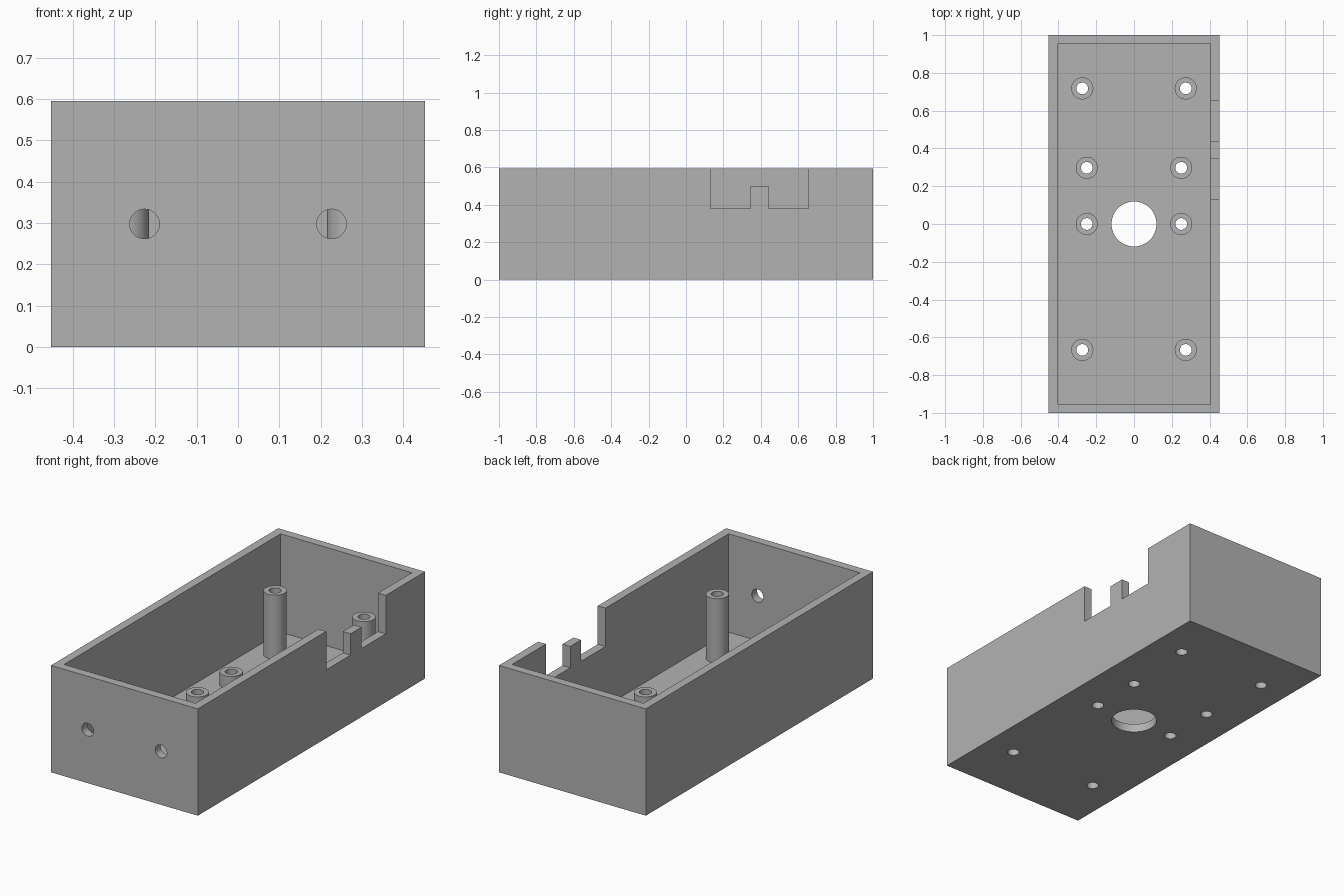
import bpy
import bmesh
from math import cos, sin, tau, pi
from mathutils import Matrix

if "Cube" in bpy.data.objects:
    bpy.data.objects.remove(bpy.data.objects["Cube"])

MM = 1 / 42                      # one millimetre in model units
LENGTH, WIDTH, HEIGHT, WALL = 84 * MM, 38 * MM, 25 * MM, 2 * MM
BORE, POST, SIDES = 1.3 * MM, 2.45 * MM, 48

grey = bpy.data.materials.new("grey plastic")
grey.use_nodes = True
colour = (0.45, 0.45, 0.45, 1)
grey.diffuse_color = colour
grey.node_tree.nodes["Principled BSDF"].inputs["Base Color"].default_value = colour


def finish(name, bm):
    bmesh.ops.recalc_face_normals(bm, faces=bm.faces)
    mesh = bpy.data.meshes.new(name)
    bm.to_mesh(mesh)
    bm.free()
    mesh.materials.append(grey)
    obj = bpy.data.objects.new(name, mesh)
    bpy.context.collection.objects.link(obj)
    return obj


def block(name, low, high):
    bm = bmesh.new()
    bmesh.ops.create_cube(bm, size=1)
    for v in bm.verts:
        v.co = [(a + b) / 2 + c * (b - a) for a, b, c in zip(low, high, v.co)]
    return finish(name, bm)


def rod(name, radius, depth, centre, turn=0):
    bm = bmesh.new()
    matrix = Matrix.Translation(centre) @ Matrix.Rotation(turn, 4, "X")
    bmesh.ops.create_cone(bm, cap_ends=True, segments=SIDES, radius1=radius,
                          radius2=radius, depth=depth, matrix=matrix)
    return finish(name, bm)


def tube(name, x, y, low, high):
    bm = bmesh.new()
    profile = [(BORE, low), (BORE, high), (POST, high), (POST, low)]
    rings = [[bm.verts.new((x + r * cos(tau * i / SIDES), y + r * sin(tau * i / SIDES), z))
              for i in range(SIDES)] for r, z in profile]
    for k, a in enumerate(rings):
        b = rings[(k + 1) % len(rings)]
        for i in range(SIDES):
            j = (i + 1) % SIDES
            bm.faces.new((a[i], a[j], b[j], b[i]))
    return finish(name, bm)


def smooth(obj):
    bpy.ops.object.select_all(action="DESELECT")
    bpy.context.view_layer.objects.active = obj
    obj.select_set(True)
    bpy.ops.object.shade_smooth_by_angle(angle=pi / 6)


def cut(obj, cutter):
    cutter.hide_render = True
    mod = obj.modifiers.new("cut", "BOOLEAN")
    mod.operation, mod.solver, mod.object = "DIFFERENCE", "EXACT", cutter
    bpy.context.view_layer.objects.active = obj
    bpy.ops.object.modifier_apply(modifier=mod.name)
    bpy.data.objects.remove(cutter)


# Open-topped box
x, y = WIDTH / 2, LENGTH / 2
case = block("case", (-x, -y, 0), (x, y, HEIGHT))
cut(case, block("cavity", (WALL - x, WALL - y, WALL), (x - WALL, y - WALL, 2 * HEIGHT)))

# Notch in the left wall, with a shorter tab standing in it
for start, end, base in ((5.5, 14.5, 16), (18.5, 27.5, 16), (14, 19, 21)):
    cut(case, block("notch", (x - 2 * WALL, start * MM, base * MM), (x + WALL, end * MM, 2 * HEIGHT)))

# Round opening in the floor and two cable holes in the front wall
cut(case, rod("floor_opening", 5 * MM, 3 * WALL, (0, 0, WALL / 2)))
for side in (-1, 1):
    cut(case, rod("cable_hole", 1.5 * MM, 3 * WALL, (side * 9.5 * MM, -y, HEIGHT / 2), pi / 2))

# Hollow mounting posts: tall ones near the ends, short ones in the middle
for kind, px, py, top in (("tall_rear", 11.5, 30.15, 17), ("tall_front", 11.5, -28, 17),
                          ("short_rear", 10.5, 12.5, 5), ("short_middle", 10.5, 0, 5)):
    for side, label in ((-1, "right"), (1, "left")):
        cx, cy = side * px * MM, py * MM
        cut(case, rod("screw_hole", BORE, 3 * WALL, (cx, cy, WALL / 2)))
        smooth(tube(f"{kind}_post_{label}", cx, cy, WALL, top * MM))

smooth(case)
